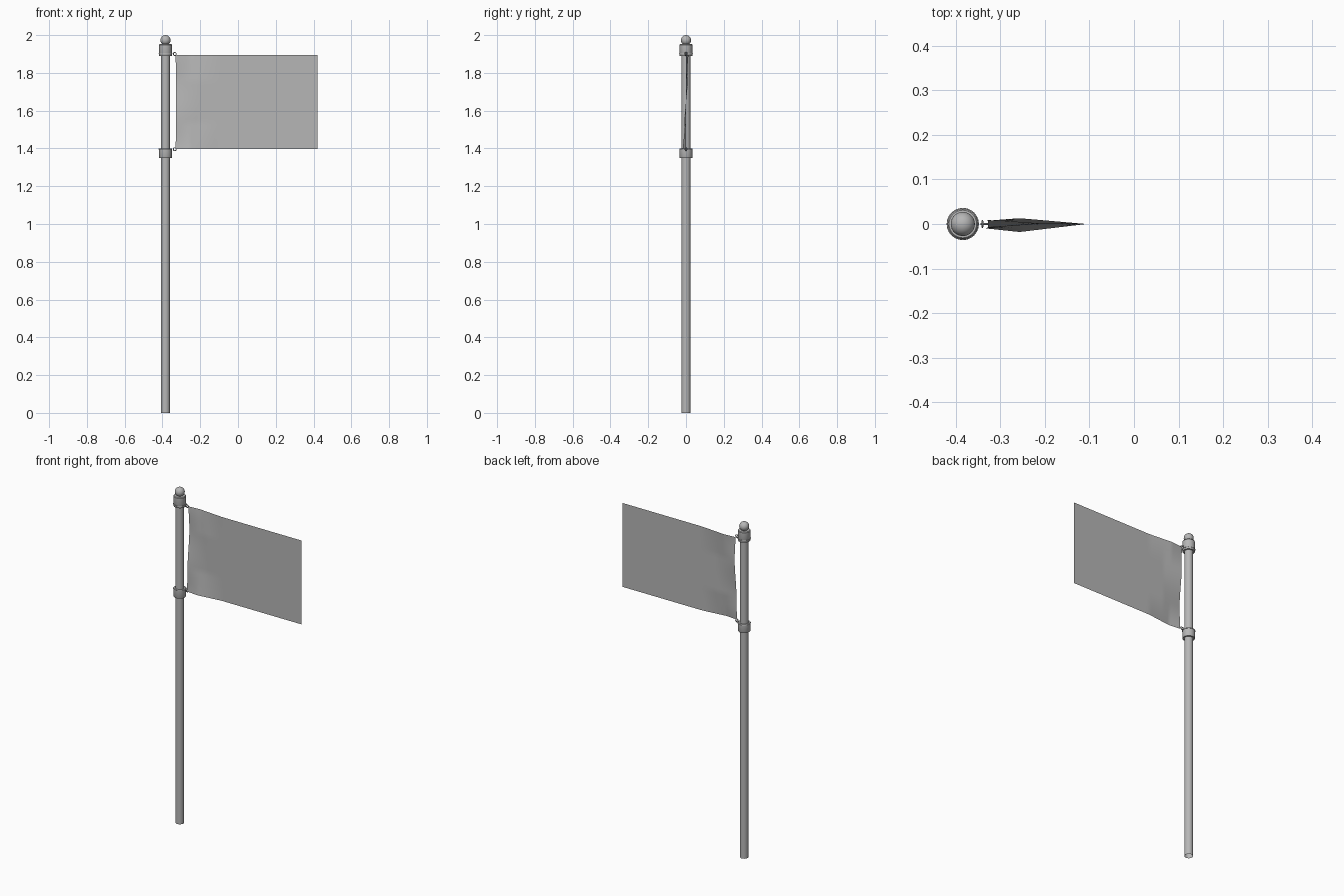
import bpy, bmesh, math

if "Cube" in bpy.data.objects:
    bpy.data.objects.remove(bpy.data.objects["Cube"])

PX = -0.384            # pole axis
TOP, BOT = 1.896, 1.396
LEFT, RIGHT = -0.327, 0.42

GREY = bpy.data.materials.new("dark_grey")
GREY.diffuse_color = (0.47, 0.47, 0.47, 1)
GREY.use_nodes = True
GREY.node_tree.nodes["Principled BSDF"].inputs["Base Color"].default_value = GREY.diffuse_color


def finish(ob):
    """Shared grey and smooth shading with sharp edges kept."""
    ob.data.materials.append(GREY)
    bpy.ops.object.select_all(action='DESELECT')
    ob.select_set(True)
    bpy.context.view_layer.objects.active = ob
    bpy.ops.object.shade_smooth_by_angle(angle=math.radians(35))


def mesh_object(name, bm):
    me = bpy.data.meshes.new(name)
    bmesh.ops.recalc_face_normals(bm, faces=bm.faces)
    bm.to_mesh(me)
    bm.free()
    ob = bpy.data.objects.new(name, me)
    bpy.context.collection.objects.link(ob)
    finish(ob)


def lathe(name, profile, bottom=True, n=32):
    """Turned part on the pole axis from (radius, z) points."""
    bm = bmesh.new()
    rings = [[bm.verts.new((PX + r * math.cos(2 * math.pi * i / n),
                            r * math.sin(2 * math.pi * i / n), z))
              for i in range(n)] for r, z in profile]
    for a, b in zip(rings, rings[1:]):
        for i in range(n):
            j = (i + 1) % n
            bm.faces.new((a[i], a[j], b[j], b[i]))
    if bottom:
        bm.faces.new(rings[0])
    bm.faces.new(rings[-1])
    mesh_object(name, bm)


def torus(name, loc, R, r, rot=(0, 0, 0)):
    bpy.ops.mesh.primitive_torus_add(location=loc, rotation=rot, major_radius=R,
                                     minor_radius=r, major_segments=24, minor_segments=8)
    bpy.context.object.name = name
    finish(bpy.context.object)


# Pole, open at the foot
lathe("pole", [(0.0238, 0), (0.0238, 1.95)], bottom=False)

# Collars
lathe("upper_collar", [(0.033, 1.889), (0.034, 1.891), (0.034, 1.948),
                       (0.031, 1.952), (0.018, 1.953)])
lathe("lower_collar", [(0.033, 1.350), (0.034, 1.352), (0.034, 1.398), (0.032, 1.400)])

# Ball finial
bpy.ops.mesh.primitive_uv_sphere_add(segments=32, ring_count=16, radius=0.027,
                                     location=(PX, 0, 1.973))
bpy.context.object.name = "ball_finial"
finish(bpy.context.object)

# Collar bands and the small rings that carry the flag corners
for tag, z in (("upper", 1.901), ("lower", 1.397)):
    torus(tag + "_band", (PX, 0, z), 0.034, 0.0022)
    torus(tag + "_eyelet", (-0.340, 0, z), 0.007, 0.002, (0, math.pi / 2, 0))
    torus(tag + "_link", (-0.335, 0, z - 0.001), 0.008, 0.002, (math.pi / 2, 0, 0))

# Flag: flat sheet, gathered and rippled near the two tied corners
NX, NZ = 48, 28


def flag_point(u, v):
    x = LEFT + (RIGHT - LEFT) * u ** 1.5
    z = BOT + (TOP - BOT) * v
    d = x - LEFT
    # ripple rises to a crease, then tapers away along the edge
    rise = 0.55 + 0.45 * d / 0.07 if d < 0.07 else max(0.0, 1 - (d - 0.07) / 0.15)
    up = max(0.0, (v - 0.72) / 0.28)
    low = max(0.0, (0.28 - v) / 0.28)
    y = rise * (0.013 * up - 0.018 * low)
    y -= 0.009 * max(0.0, 1 - d / 0.12) * math.sin(2 * math.pi * v) * (1 - up) * (1 - low)
    x -= 0.005 * (up ** 2 + low ** 2) * max(0, 1 - d / 0.06)
    return x, y, z


bm = bmesh.new()
grid = [[bm.verts.new(flag_point(i / NX, j / NZ)) for j in range(NZ + 1)]
        for i in range(NX + 1)]
for i in range(NX):
    for j in range(NZ):
        bm.faces.new((grid[i][j], grid[i + 1][j], grid[i + 1][j + 1], grid[i][j + 1]))
mesh_object("flag", bm)
